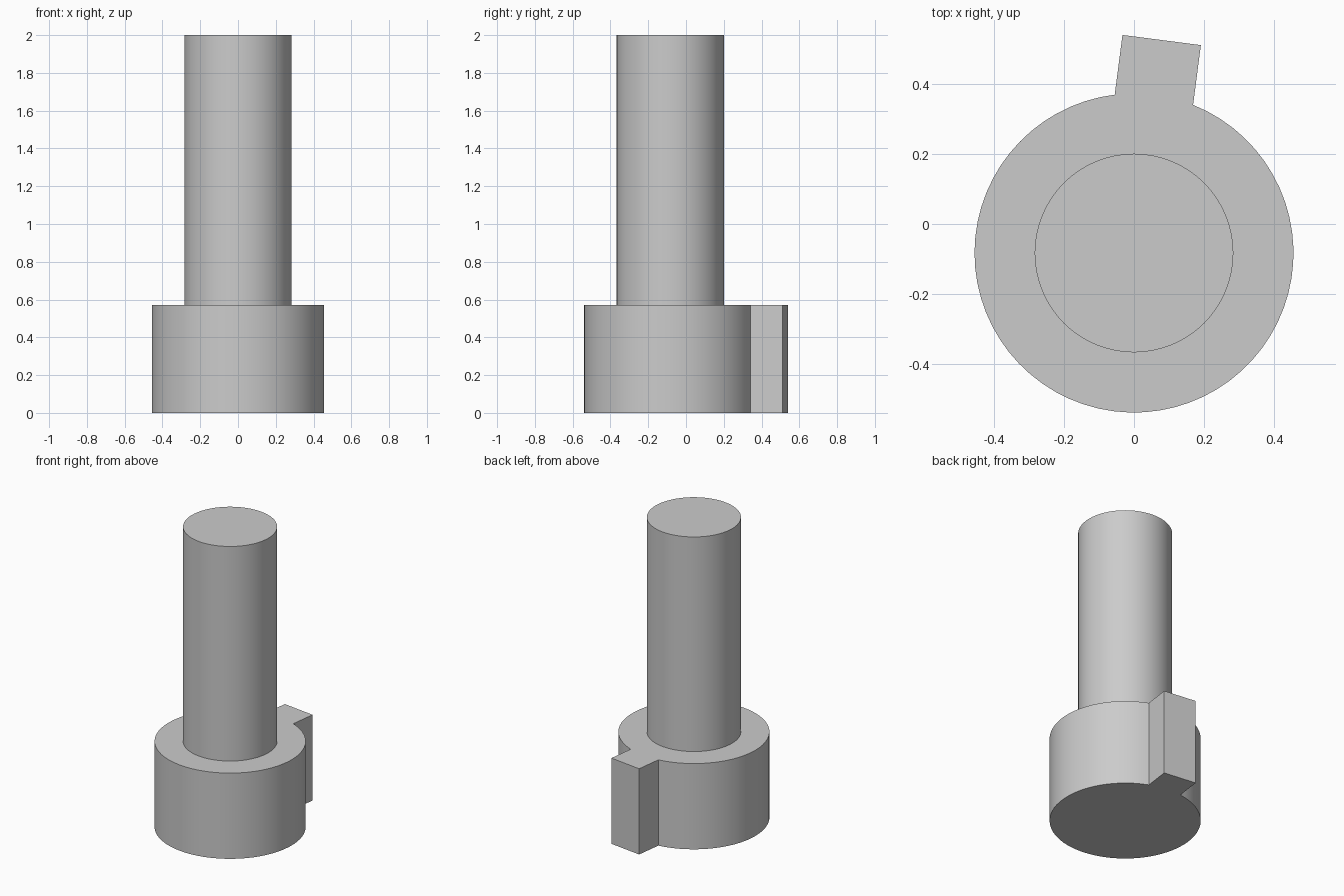
import bpy, bmesh, math
from mathutils import Vector

cube = bpy.data.objects.get("Cube")
if cube:
    bpy.data.objects.remove(cube, do_unlink=True)

CENTRE = Vector((0, -0.083, 0))
HEAD_R, SHAFT_R = 0.456, 0.284
HEAD_TOP, SHAFT_TOP = 0.571, 2.0
KEY_HALF, KEY_REACH = 0.113, 0.614
KEY_TURN = math.radians(-7.4)

grey = bpy.data.materials.new("grey")
grey.use_nodes = True
COLOUR = (0.6, 0.6, 0.6, 1)
grey.diffuse_color = COLOUR
grey.node_tree.nodes["Principled BSDF"].inputs["Base Color"].default_value = COLOUR


def arc(radius, start, end, steps):
    angles = [start + (end - start) * i / steps for i in range(steps + 1)]
    return [(radius * math.cos(a), radius * math.sin(a)) for a in angles]


def extrude_outline(name, outline, bottom, top, turn=0):
    """Raise a closed outline into a solid with smooth curved sides."""
    bm = bmesh.new()
    face = bm.faces.new([bm.verts.new((x, y, bottom)) for x, y in outline])
    raised = bmesh.ops.extrude_face_region(bm, geom=[face], use_keep_orig=True)
    verts = [v for v in raised["geom"] if isinstance(v, bmesh.types.BMVert)]
    bmesh.ops.translate(bm, verts=verts, vec=(0, 0, top - bottom))
    bmesh.ops.recalc_face_normals(bm, faces=bm.faces)
    mesh = bpy.data.meshes.new(name)
    bm.to_mesh(mesh)
    bm.free()
    mesh.materials.append(grey)
    obj = bpy.data.objects.new(name, mesh)
    obj.location = CENTRE
    obj.rotation_euler.z = turn
    bpy.context.collection.objects.link(obj)
    bpy.ops.object.select_all(action='DESELECT')
    obj.select_set(True)
    bpy.context.view_layer.objects.active = obj
    bpy.ops.object.shade_smooth_by_angle(angle=math.radians(30))
    return obj


# Round head with a square key on its rim
gap = math.asin(KEY_HALF / HEAD_R)
rim = arc(HEAD_R, math.pi / 2 + gap, math.pi * 2.5 - gap, 60)
key = [(KEY_HALF, KEY_REACH), (-KEY_HALF, KEY_REACH)]
extrude_outline("keyed_head", rim + key, 0, HEAD_TOP, KEY_TURN)

# Plain shaft
extrude_outline("shaft", arc(SHAFT_R, 0, math.tau, 64)[:-1], HEAD_TOP, SHAFT_TOP)
